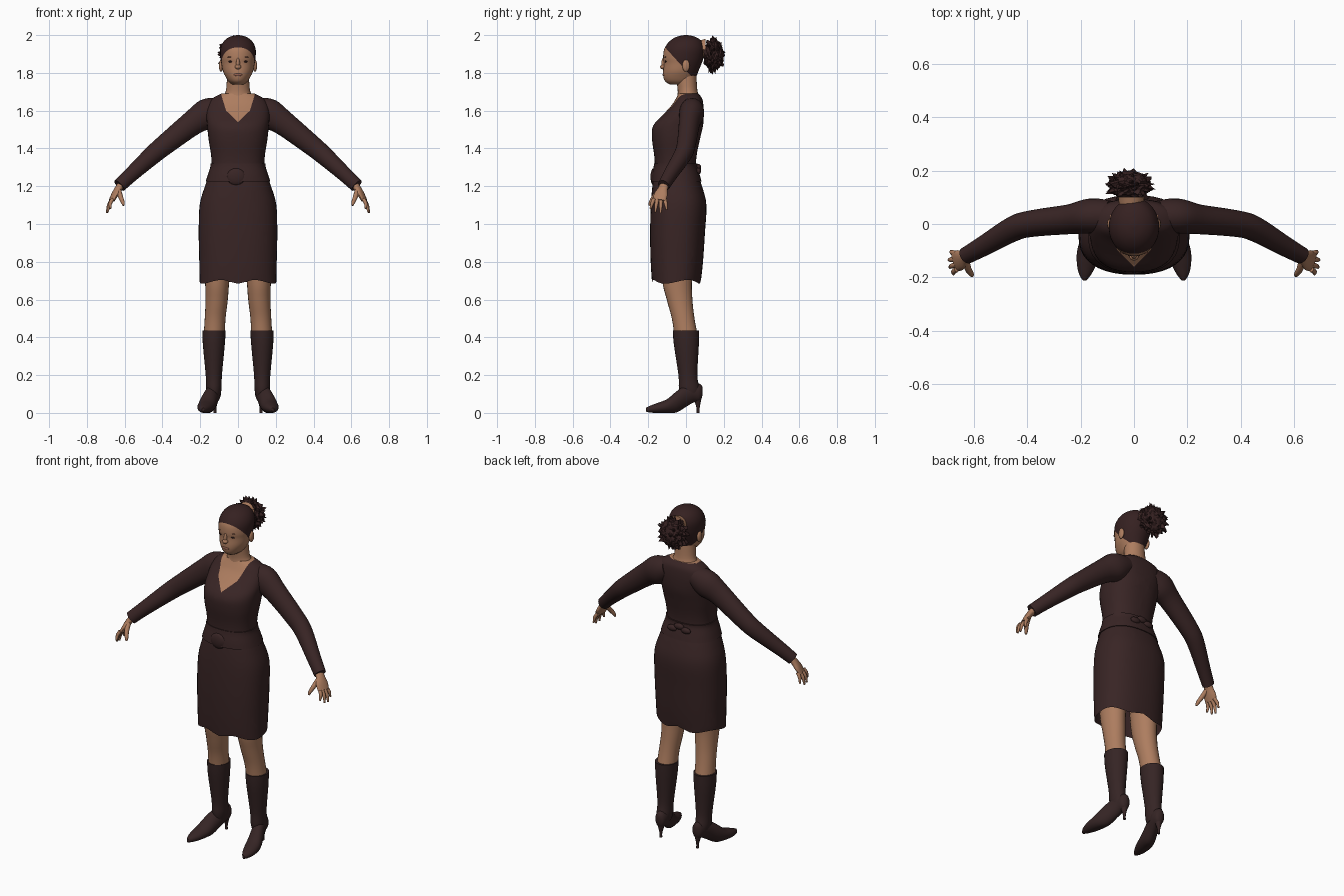
import bpy, bmesh, math, random
from mathutils import Vector, Matrix

if "Cube" in bpy.data.objects:
    bpy.data.objects.remove(bpy.data.objects["Cube"])

random.seed(4)


def material(name, rgb):
    m = bpy.data.materials.new(name)
    m.diffuse_color = (*rgb, 1)
    m.use_nodes = True
    m.node_tree.nodes["Principled BSDF"].inputs["Base Color"].default_value = m.diffuse_color
    return m


SKIN = material("warm skin", (0.42, 0.205, 0.115))
CLOTH = material("dark plum cloth", (0.040, 0.018, 0.018))
HAIR = material("dark brown hair", (0.036, 0.015, 0.015))
BOOT = material("dark boot leather", (0.036, 0.018, 0.018))
LIP = material("lip brown", (0.27, 0.11, 0.075))


def finish(bm, name, mats, mirror=False, smooth=True):
    bmesh.ops.recalc_face_normals(bm, faces=bm.faces[:])
    me = bpy.data.meshes.new(name)
    bm.to_mesh(me)
    bm.free()
    ob = bpy.data.objects.new(name, me)
    bpy.context.collection.objects.link(ob)
    for m in mats:
        me.materials.append(m)
    if smooth:
        bpy.ops.object.select_all(action='DESELECT')
        ob.select_set(True)
        bpy.context.view_layer.objects.active = ob
        bpy.ops.object.shade_smooth_by_angle(angle=math.radians(50))
    if mirror:
        ob.modifiers.new("mirror", 'MIRROR').use_mirror_merge = False
    return ob


def spline(rows, k):
    """Catmull-Rom through rows of numbers."""
    out, n = [], len(rows)
    for i in range(n - 1):
        a, b, c, d = (rows[max(0, min(n - 1, j))] for j in (i - 1, i, i + 1, i + 2))
        for s in range(k):
            t = s / k
            out.append([0.5 * (2 * q + (r - p) * t + (2 * p - 5 * q + 4 * r - w) * t * t
                        + (3 * q - p - 3 * r + w) * t ** 3) for p, q, r, w in zip(a, b, c, d)])
    return out + [list(rows[-1])]


def loft(rows, side=(1, 0, 0), axis=None, n=24, k=4, power=2.0, caps=(True, True)):
    """Skin of (super)elliptic rings; each row is x, y, z, radius along side, other radius."""
    bm = bmesh.new()
    rows = spline(rows, k)
    pts = [Vector(r[:3]) for r in rows]
    rings = []
    for i, r in enumerate(rows):
        d = Vector(axis) if axis else (pts[min(i + 1, len(pts) - 1)] - pts[max(i - 1, 0)]).normalized()
        u = Vector(side)
        u = (u - d * u.dot(d)).normalized()
        v = d.cross(u)
        ring = []
        for j in range(n):
            c, s = math.cos(math.tau * j / n), math.sin(math.tau * j / n)
            c = math.copysign(abs(c) ** (2 / power), c)
            s = math.copysign(abs(s) ** (2 / power), s)
            ring.append(bm.verts.new(pts[i] + u * c * max(r[3], .002) + v * s * max(r[4], .002)))
        rings.append(ring)
    for a, b in zip(rings, rings[1:]):
        for j in range(n):
            bm.faces.new((a[j], a[(j + 1) % n], b[(j + 1) % n], b[j]))
    for use, ring in zip(caps, (rings[0], rings[-1])):
        if use:
            bm.faces.new(ring)
    return bm


def stack(rows):
    """z, half width, front y, back y  ->  loft rows."""
    return [(0, (f + b) / 2, z, w, (b - f) / 2) for z, w, f, b in rows]


def split(bm, co, no):
    bmesh.ops.bisect_plane(bm, geom=bm.verts[:] + bm.edges[:] + bm.faces[:], plane_co=co, plane_no=no)


def blob(name, loc, size, mat, mirror=False, seg=16):
    bm = bmesh.new()
    bmesh.ops.create_uvsphere(bm, u_segments=seg, v_segments=seg // 2 + 2, radius=1,
                              matrix=Matrix.Translation(loc) @ Matrix.Diagonal((*size, 1)))
    return finish(bm, name, [mat], mirror)


Z = (0, 0, 1)

# Dress body with a V neck marked out by cut lines
bm = loft(stack([(.69, .203, -.18, .078), (.8, .205, -.187, .09), (.95, .208, -.19, .1),
                 (1.1, .203, -.186, .108), (1.2, .175, -.178, .085), (1.29, .143, -.166, .055),
                 (1.36, .142, -.168, .056), (1.45, .156, -.18, .074), (1.52, .163, -.174, .09),
                 (1.58, .168, -.12, .094), (1.63, .16, -.075, .092), (1.665, .135, -.053, .085),
                 (1.69, .088, -.04, .066)]),
          axis=Z, n=40, power=2.35, caps=(False, True))
for v in bm.verts:                                   # wavy hem
    if v.co.z < .695:
        v.co.z += .010 * math.sin(5 * math.atan2(v.co.y + .05, v.co.x)) + .004
for s in (1, -1):
    split(bm, (0, 0, 1.54), (s, 0, -1.05))
    split(bm, (s * .063, 0, 1.60), (s, 0, -.31))
for f in bm.faces:
    c = f.calc_center_median()
    in_v = c.y < -.005 and abs(c.x) < min(1.05 * (c.z - 1.54), .063 + .31 * (c.z - 1.60))
    f.material_index = int(in_v or c.z > 1.688)
finish(bm, "dress", [CLOTH, SKIN])

# Waist sash, its hanging flap and the knot at the back
finish(loft(stack([(1.225, .171, -.184, .082), (1.26, .160, -.18, .073), (1.30, .147, -.172, .061),
                   (1.32, .145, -.169, .06)]), axis=Z, n=40, power=2.35), "sash", [CLOTH])
blob("sash_flap", (-.01, -.172, 1.25), (.05, .016, .045), CLOTH)
for x, z in ((-.045, 1.285), (0, 1.3), (.045, 1.28)):
    blob("sash_knot", (x, .066, z), (.032, .014, .018), CLOTH)

# Sleeves
finish(loft([(.09, .03, 1.615, .058, .058), (.16, .03, 1.585, .066, .08), (.24, .018, 1.535, .056, .066),
             (.38, .002, 1.425, .05, .055), (.45, -.017, 1.367, .047, .05),
             (.56, -.08, 1.267, .038, .040), (.628, -.118, 1.203, .032, .036)],
            side=(0, 1, 0)), "sleeve", [CLOTH], True)

# Hands
finish(loft([(.615, -.112, 1.213, .024, .02), (.635, -.123, 1.185, .027, .018),
             (.652, -.134, 1.155, .038, .016), (.668, -.143, 1.125, .036, .012)],
            side=(.25, 1, .1), n=16), "palm", [SKIN], True)
for i, (y, tip) in enumerate(((-.112, (.686, -.102, 1.075)), (-.132, (.694, -.135, 1.058)),
                              (-.152, (.690, -.163, 1.062)), (-.170, (.676, -.188, 1.080)))):
    a, b = Vector((.664, y, 1.132)), Vector(tip)
    m = (a + b) / 2 + Vector((.006, 0, .003))
    finish(loft([(*a, .0105, .0105), (*m, .0095, .0095), (*b, .005, .005)],
                side=(0, 1, 0), n=10), "finger", [SKIN], True)
finish(loft([(.632, -.135, 1.18, .014, .014), (.622, -.168, 1.145, .013, .013),
             (.61, -.187, 1.115, .010, .010), (.606, -.194, 1.098, .005, .005)],
            side=(1, 0, 0), n=10), "thumb", [SKIN], True)

# Neck
finish(loft([(0, .012, 1.62, .085, .062), (0, .012, 1.67, .079, .058), (0, .008, 1.71, .063, .052),
             (0, .0, 1.79, .058, .055)], axis=Z), "neck", [SKIN])

# Head, with the hairline cut from forehead to nape
bm = loft(stack([(1.738, .03, -.085, .035), (1.755, .05, -.110, .045), (1.78, .066, -.12, .055),
                 (1.81, .08, -.121, .066), (1.85, .088, -.118, .083), (1.88, .093, -.121, .092),
                 (1.92, .094, -.117, .098), (1.95, .086, -.102, .092), (1.975, .068, -.078, .076),
                 (1.992, .04, -.047, .046), (2.0, .008, -.01, .01)]), axis=Z, n=32)
split(bm, (0, -.12, 1.945), (0, 1.1, 1))
for f in bm.faces:
    c = f.calc_center_median()
    f.material_index = int(c.z > 1.945 - 1.1 * (c.y + .12))
finish(bm, "head", [SKIN, HAIR])

# Face details
blob("ear", (.09, .0, 1.838), (.011, .02, .032), SKIN, True)
blob("nose_tip", (0, -.122, 1.832), (.017, .015, .013), SKIN)
blob("nose_bridge", (0, -.119, 1.85), (.010, .011, .03), SKIN)
blob("eye", (.037, -.1075, 1.86), (.015, .005, .005), HAIR, True, 12)
blob("eyebrow", (.038, -.109, 1.884), (.019, .004, .0028), LIP, True, 12)
blob("lips", (0, -.1165, 1.79), (.023, .008, .008), LIP)

# Spiky hair bun and its band
bm = bmesh.new()
bmesh.ops.create_icosphere(bm, subdivisions=4, radius=1)
for v in bm.verts:
    v.co *= random.uniform(.88, 1.0) if random.random() < .88 else random.uniform(1.08, 1.28)
    v.co = Vector((-.015, .145, 1.895)) + Vector((v.co.x * .082, v.co.y * .056, v.co.z * .085))
finish(bm, "hair_bun", [HAIR], smooth=False)
finish(loft([(-.01, .072, 1.925, .046, .046), (-.01, .102, 1.93, .05, .05)],
            axis=(0, 1, 0), k=2), "hair_band", [SKIN])

# Legs
finish(loft([(.105, -.045, 1.0, .08, .095), (.11, -.048, .72, .065, .08), (.113, -.034, .6, .059, .068),
             (.121, -.015, .5, .055, .060), (.126, 0, .41, .056, .062)], axis=Z), "leg", [SKIN], True)

# Boots: shaft, pointed foot, thin heel
finish(loft([(.127, 0, .437, .062, .070), (.128, .002, .36, .058, .066), (.128, .01, .2, .043, .050),
             (.128, .017, .13, .041, .055), (.128, .02, .09, .034, .05)], axis=Z), "boot_shaft", [BOOT], True)
bm = loft([(.122, .088, .115, .010, .02), (.123, .075, .108, .028, .045), (.126, .04, .107, .036, .052),
           (.138, 0, .09, .038, .058), (.155, -.05, .058, .043, .056), (.168, -.10, .036, .045, .037),
           (.177, -.15, .026, .037, .027), (.183, -.19, .02, .022, .018), (.185, -.212, .017, .006, .01)],
          axis=(0, -1, 0))
for v in bm.verts:
    v.co.z = max(v.co.z, 0)
finish(bm, "boot_foot", [BOOT], True)
finish(loft([(.122, .064, 0, .008, .008), (.122, .064, .03, .008, .009), (.123, .06, .085, .024, .024)],
            axis=Z, n=12), "boot_heel", [BOOT], True)
